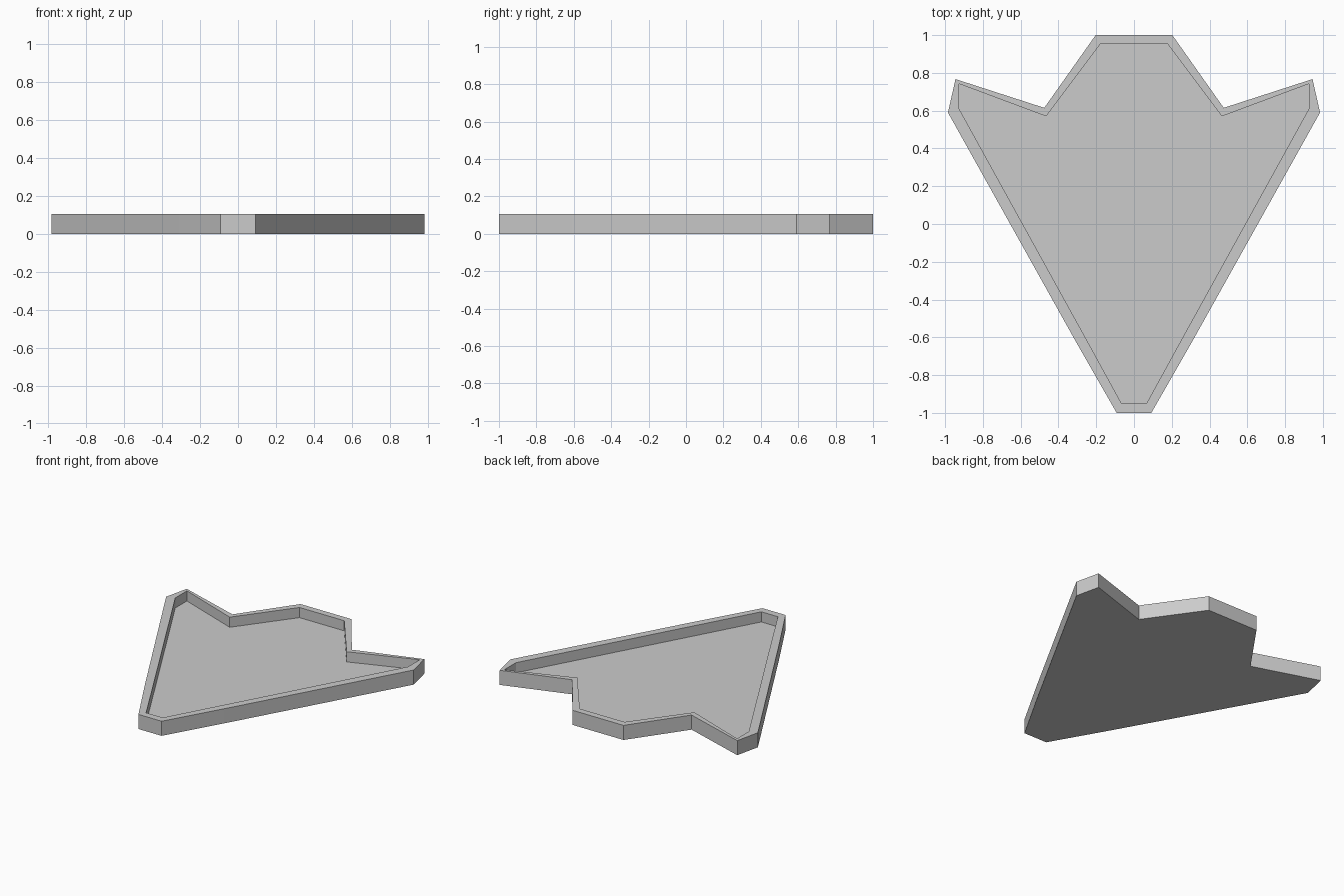
import bpy, bmesh

if "Cube" in bpy.data.objects:
    bpy.data.objects.remove(bpy.data.objects["Cube"])

HEIGHT, FLOOR = 0.105, 0.032

# Right half of the outer outline and of the recess outline, back to front
OUTER = [(0.203, 1.0), (0.475, 0.615), (0.945, 0.767), (0.985, 0.59), (0.315, -0.61), (0.092, -1.0)]
INNER = [(0.178, 0.953), (0.465, 0.57), (0.926, 0.742), (0.926, 0.61), (0.258, -0.60), (0.066, -0.95)]


def ring(bm, half, z):
    """Closed loop of vertices from a half outline mirrored in x."""
    outline = half + [(-x, y) for x, y in reversed(half)]
    return [bm.verts.new((x, y, z)) for x, y in outline]


bm = bmesh.new()
# Loops: base, outer rim, inner rim, recessed floor
rings = [ring(bm, OUTER, 0), ring(bm, OUTER, HEIGHT),
         ring(bm, INNER, HEIGHT), ring(bm, INNER, FLOOR)]

# Outer walls, rim and inner walls
for a, b in zip(rings, rings[1:]):
    for i in range(len(a)):
        j = (i + 1) % len(a)
        bm.faces.new((a[i], a[j], b[j], b[i]))

# Underside and tray floor
bm.faces.new(rings[0])
bm.faces.new(rings[-1])
bmesh.ops.recalc_face_normals(bm, faces=bm.faces)

mesh = bpy.data.meshes.new("tray")
bm.to_mesh(mesh)
bm.free()
bpy.context.collection.objects.link(bpy.data.objects.new("tray", mesh))
